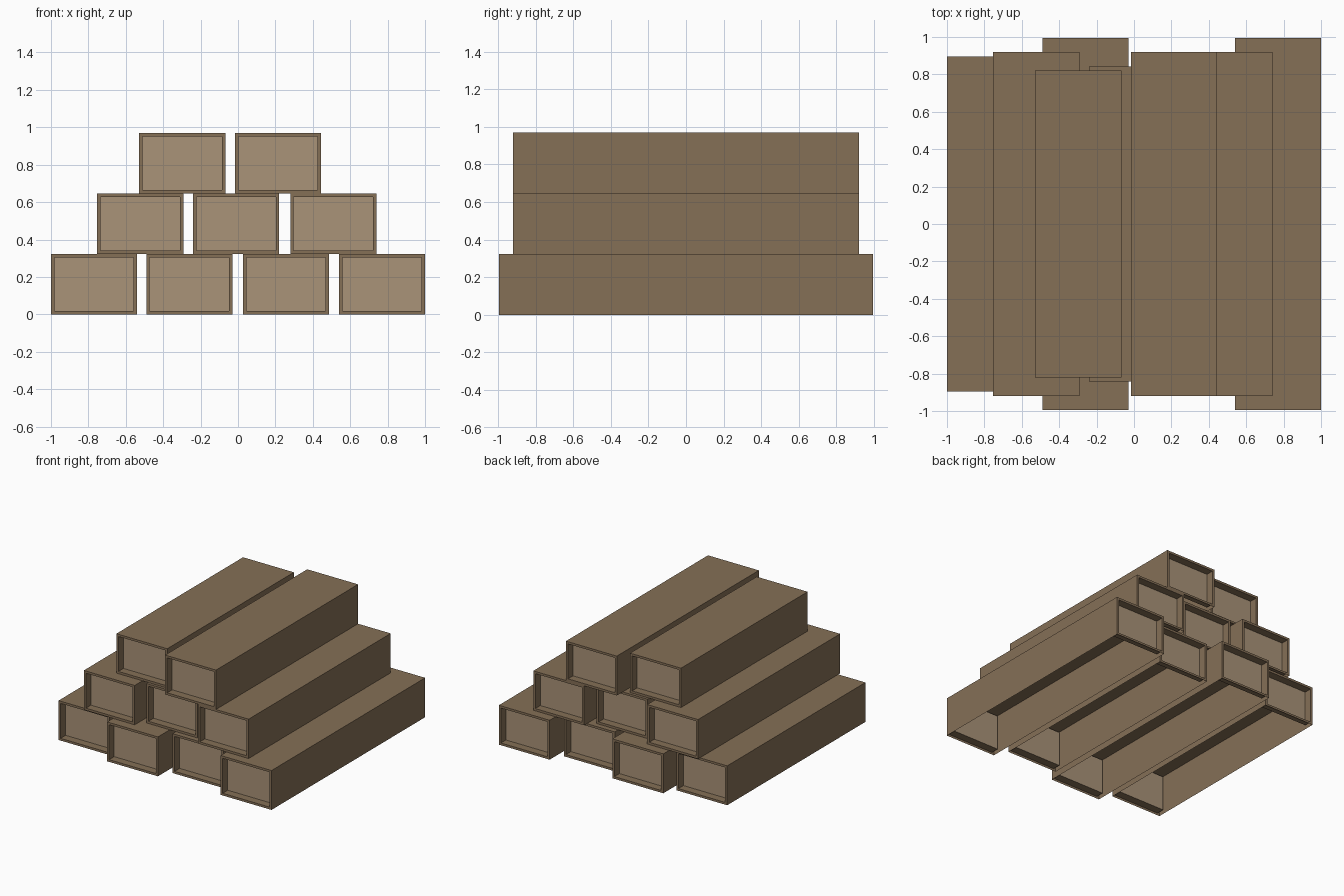
import bpy, bmesh
from mathutils import Matrix, Vector

if "Cube" in bpy.data.objects:
    bpy.data.objects.remove(bpy.data.objects["Cube"])

WIDTH, HEIGHT = 0.461, 0.323
RIM, RECESS = 0.026, 0.065


def material(name, rgb):
    m = bpy.data.materials.new(name)
    m.diffuse_color = (*rgb, 1.0)
    m.use_nodes = True
    m.node_tree.nodes["Principled BSDF"].inputs["Base Color"].default_value = m.diffuse_color
    return m


wood = material("brown_wood", (0.235, 0.160, 0.094))
cut_end = material("light_cut_end", (0.400, 0.292, 0.188))


def beam(name, x, z, half_length):
    """Squared beam with recessed pale ends and an open underside."""
    bm = bmesh.new()
    bmesh.ops.create_cube(bm, size=1.0)
    bmesh.ops.transform(bm, verts=bm.verts,
                        matrix=Matrix.Diagonal((WIDTH, 2 * half_length, HEIGHT, 1)))
    bm.normal_update()
    underside = [f for f in bm.faces if f.normal.z < -0.9]
    ends = [f for f in bm.faces if abs(f.normal.y) > 0.9]
    # Rim around each end, then the pale panel pushed inward
    bmesh.ops.inset_individual(bm, faces=ends, thickness=RIM)
    bmesh.ops.inset_individual(bm, faces=ends, thickness=0.0)
    for f in ends:
        inward = -1 if f.calc_center_median().y > 0 else 1
        bmesh.ops.translate(bm, verts=f.verts, vec=Vector((0, inward * RECESS, 0)))
        f.material_index = 1
    bmesh.ops.delete(bm, geom=underside, context='FACES_ONLY')
    mesh = bpy.data.meshes.new(name)
    bm.normal_update()
    bm.to_mesh(mesh)
    bm.free()
    mesh.materials.append(wood)
    mesh.materials.append(cut_end)
    obj = bpy.data.objects.new(name, mesh)
    obj.location = (x, 0, z)
    bpy.context.collection.objects.link(obj)


# Each row: (centre x, half length) of its beams, bottom row first
rows = [
    ("bottom", [(-0.77, 0.895), (-0.26, 0.995), (0.257, 0.885), (0.77, 0.995)]),
    ("middle", [(-0.523, 0.92), (-0.01, 0.842), (0.51, 0.92)]),
    ("top", [(-0.298, 0.82), (0.214, 0.92)]),
]
for level, (row, beams) in enumerate(rows):
    for i, (x, half_length) in enumerate(beams):
        beam(f"{row}_beam_{i + 1}", x, HEIGHT * (level + 0.5), half_length)
